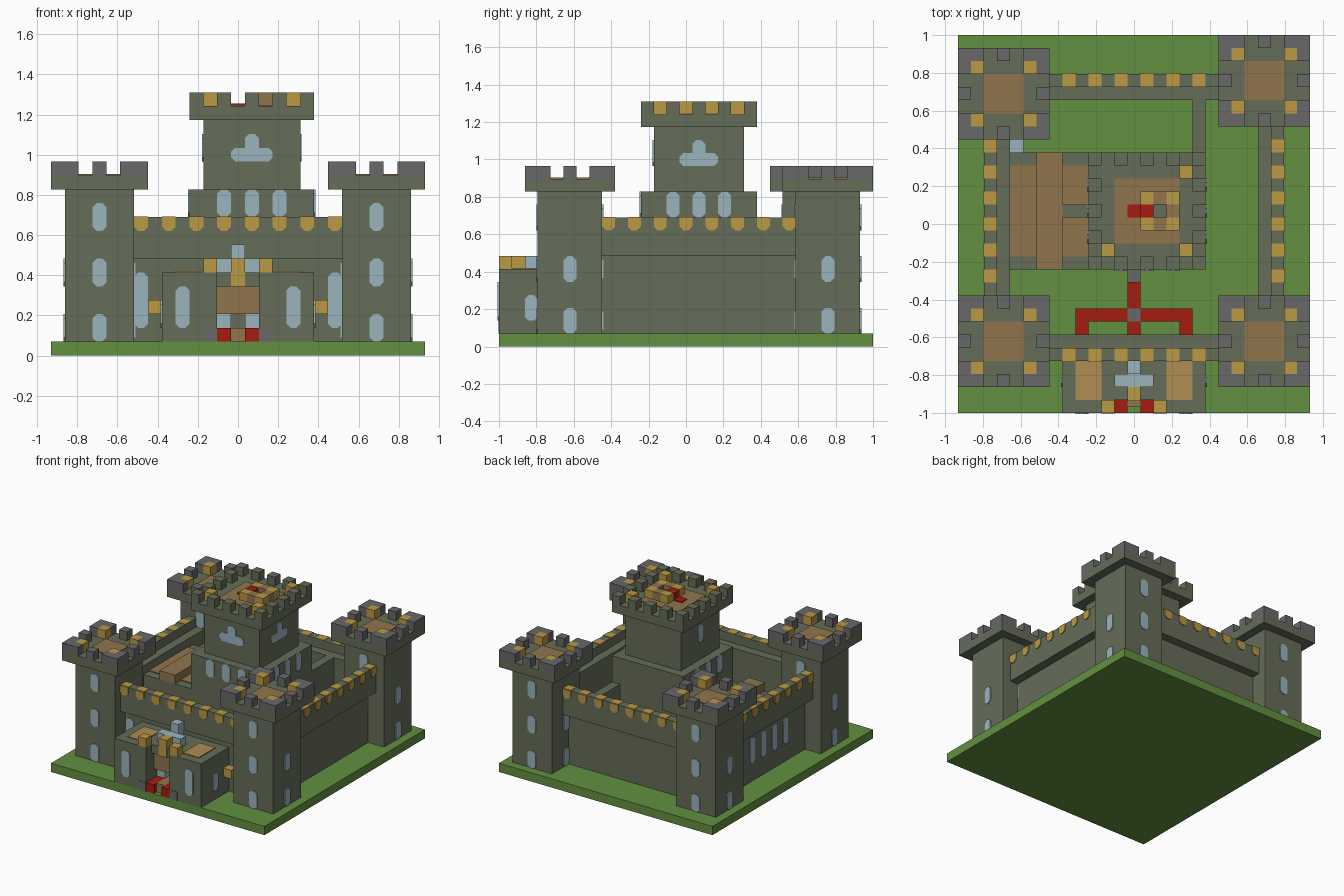
import bpy, bmesh

if "Cube" in bpy.data.objects:
    bpy.data.objects.remove(bpy.data.objects["Cube"])

U = 2 / 29          # one grid cell
T = 0.1             # plate thickness in cells


def material(name, r, g, b):
    m = bpy.data.materials.new(name)
    m.use_nodes = True
    m.diffuse_color = (r, g, b, 1)
    m.node_tree.nodes["Principled BSDF"].inputs["Base Color"].default_value = (r, g, b, 1)
    return m


STONE = material("olive stone", .13, .153, .098)
GRASS = material("grass green", .122, .279, .051)
GOLD = material("gold", .49, .32, .06)
WOOD = material("brown wood", .283, .178, .076)
TAN = material("tan roof", .434, .266, .089)
RED = material("red", .376, .012, .005)
GLASS = material("pale blue glass", .328, .456, .515)
GREY = material("grey stone", .138, .138, .138)


def prism(bm, ring, push):
    """Extrude a closed outline along a vector."""
    face = bm.faces.new([bm.verts.new(p) for p in ring])
    new = bmesh.ops.extrude_face_region(bm, geom=[face])["geom"]
    bmesh.ops.translate(bm, vec=push, verts=[g for g in new if isinstance(g, bmesh.types.BMVert)])


def finish(name, mat, bm):
    bmesh.ops.recalc_face_normals(bm, faces=bm.faces)
    for v in bm.verts:
        v.co = ((v.co.x - 13.5) * U, (v.co.y - 14.5) * U, v.co.z * U)
    mesh = bpy.data.meshes.new(name)
    bm.to_mesh(mesh)
    bm.free()
    mesh.materials.append(mat)
    ob = bpy.data.objects.new(name, mesh)
    bpy.context.collection.objects.link(ob)


def boxes(name, mat, *items):
    """Each item is x0, x1, y0, y1, z0, z1 in cells."""
    bm = bmesh.new()
    for x0, x1, y0, y1, z0, z1 in items:
        prism(bm, [(x0, y0, z0), (x1, y0, z0), (x1, y1, z0), (x0, y1, z0)], (0, 0, z1 - z0))
    finish(name, mat, bm)


def plates(name, mat, *items, top=0.3):
    """Wall plates with clipped corners: side, wall position, start, end, z0, z1."""
    bm = bmesh.new()
    c = 0.3
    for side, pos, a, b, z0, z1 in items:
        ring = [(a + c, z0), (b - c, z0), (b, z0 + c), (b, z1 - top)]
        if top:
            ring += [(b - top, z1), (a + top, z1)]
        ring += [(a, z1 - top), (a, z0 + c)]
        d = T if side[0] == "+" else -T
        if side[1] == "y":
            prism(bm, [(p, pos, z) for p, z in ring], (0, d, 0))
        else:
            prism(bm, [(pos, p, z) for p, z in ring], (d, 0, 0))
    finish(name, mat, bm)


# Ground
boxes("ground", GRASS, (0, 27, 0, 29, 0, 1))


# Corner towers
def tower(name, x, y):
    boxes(name + "_body", STONE, (x + 1, x + 6, y + 1, y + 6, 1, 12),
          (x, x + 7, y, y + 7, 12, 13))
    boxes(name + "_floor", WOOD, (x + 2, x + 5, y + 2, y + 5, 13, 13 + T))
    solid = (0, 1, 3, 5, 6)
    ring = [(i, j) for i in solid for j in solid if i in (0, 6) or j in (0, 6)]
    boxes(name + "_battlements", GREY,
          *[(x + i, x + i + 1, y + j, y + j + 1, 13, 14) for i, j in ring])
    boxes(name + "_gold_corners", GOLD,
          *[(x + i, x + i + 1, y + j, y + j + 1, 13, 14) for i in (1, 5) for j in (1, 5)])
    panes = []
    for z in (1, 5, 9):
        panes += [("-y", y + 1, x + 3, x + 4, z, z + 2), ("+y", y + 6, x + 3, x + 4, z, z + 2)]
        if z < 9:
            panes += [("-x", x + 1, y + 3, y + 4, z, z + 2), ("+x", x + 6, y + 3, y + 4, z, z + 2)]
    plates(name + "_windows", GLASS, *panes)


tower("front_right_tower", 0, 2)
tower("front_left_tower", 20, 2)
tower("back_right_tower", 0, 21)
tower("back_left_tower", 20, 22)

# Curtain walls: thin base, overhanging parapet, lower inner walkway
boxes("front_wall", STONE, (6, 21, 5, 6, 1, 9), (6, 21, 4, 5, 7, 10))
boxes("back_wall", STONE, (6, 21, 24, 25, 1, 9), (6, 21, 25, 26, 7, 10))
boxes("right_wall", STONE, (3, 4, 8, 22, 1, 9), (2, 3, 8, 22, 7, 10))
boxes("left_wall", STONE, (23, 24, 8, 23, 1, 9), (24, 25, 8, 23, 7, 10))

# Gold trim on the parapets
faces, tops = [], []
for a in range(6, 22, 2):
    faces += [("-y", 4, a, a + 1, 9, 10), ("+y", 26, a, a + 1, 9, 10)]
    tops += [(a, a + 1, y, y + 1, 10, 10 + T / 2) for y in (4, 25)]
for a in range(8, 23, 2):
    faces += [("-x", 2, a, a + 1, 9, 10), ("+x", 25, a, a + 1, 9, 10)]
    tops += [(x, x + 1, a, a + 1, 10, 10 + T / 2) for x in (2, 24)]
plates("parapet_gold_faces", GOLD, *faces, top=0)
boxes("parapet_gold_tops", GOLD, *tops)

# Curtain wall windows and lanterns
plates("front_wall_windows", GLASS, *[("-y", 5, x, x + 1, 2, 6) for x in (6, 20)])
plates("side_wall_windows", GLASS, *[("-x", 3, y, y + 1, 3, 6) for y in (11, 13, 15, 17)])
boxes("wall_lanterns", GOLD, *[(x, x + 1, 4, 5, 3, 4) for x in (7, 19)])

# Gatehouse
boxes("gatehouse", STONE, (8, 12, 0, 5, 1, 6), (15, 19, 0, 5, 1, 6), (12, 15, 1, 5, 5, 6))
boxes("gatehouse_roofs", TAN, *[(x, x + 2, 1, 4, 6, 6 + T) for x in (9, 16)])
plates("gatehouse_windows", GLASS, ("-y", 0, 9, 10, 2, 5), ("-y", 0, 17, 18, 2, 5),
       ("-x", 8, 2, 3, 2, 4), ("+x", 19, 2, 3, 2, 4))
boxes("gate_door", WOOD, (12, 15, 1.5, 5, 3, 5), (13, 14, 0.5, 5, 1, 2))
boxes("gate_glow", GLASS, (12, 13, 2, 5, 2, 3), (14, 15, 2, 5, 2, 3))
boxes("gate_red_steps", RED, (12, 13, 0, 3, 1, 2), (14, 15, 0, 3, 1, 2))
boxes("gate_foot_stones", GREY, *[(x, x + 1, -T / 2, 0, 1, 2) for x in (11, 15)])
boxes("gate_gold", GOLD, (11, 12, 0, 1, 6, 7), (15, 16, 0, 1, 6, 7), (13, 14, 0.9, 2, 5, 7))
boxes("gate_crystal", GLASS, (12, 15, 2, 3, 6, 7), (13, 14, 3, 4, 6, 8))

# Courtyard
boxes("carpet", RED, (9, 18, 7, 8, 1, 1.2), (9, 10, 6, 7, 1, 1.2), (17, 18, 6, 7, 1, 1.2),
      (13, 14, 6, 7, 1, 1.2), (13, 14, 8, 10, 1, 1.2))
boxes("courtyard_stones", GREY, (13, 14, 7, 8, 1, 1.3), (13, 14, 10, 11, 1, 1.5))
boxes("link_wall", STONE, (18, 19, 20, 24, 1, 9))
boxes("well", GLASS, (4, 5, 20, 21, 1, 2))

# Hall beside the keep
boxes("hall_walls", STONE, (4, 10, 11, 20, 1, 8), (8, 10, 15, 16, 8, 9))
boxes("hall_roof", WOOD, (4, 6, 12, 19, 8, 8 + T), (6, 8, 11, 20, 8, 9), (8, 10, 12, 19, 8, 8 + T))

# Keep
boxes("keep_body", STONE, (10, 19, 11, 20, 1, 12), (11, 18, 12, 19, 12, 17),
      (10, 19, 11, 20, 17, 18))
ring = [(i, j) for i in range(0, 9, 2) for j in range(0, 9, 2) if i in (0, 8) or j in (0, 8)]
boxes("keep_battlements", STONE, *[(10 + i, 11 + i, 11 + j, 12 + j, 18, 19) for i, j in ring])
boxes("keep_floor", WOOD, (12, 17, 13, 18, 18, 18 + T))
boxes("keep_gold_corners", GOLD,
      *[(x, x + 1, y, y + 1, 18, 19) for x, y in ((11, 12), (17, 12), (17, 18))])
plates("keep_lower_windows", GLASS,
       *[("-y", 11, x, x + 1, 10, 12) for x in (12, 14, 16)],
       *[(s, p, y, y + 1, 10, 12) for s, p in (("-x", 10), ("+x", 19)) for y in (13, 15, 17)])
plates("keep_upper_windows", GLASS, ("-y", 12, 13, 16, 14, 15), ("-y", 12, 14, 15, 14.7, 16),
       ("+x", 18, 14, 17, 14, 15), ("+x", 18, 15, 16, 14.7, 16), ("-x", 11, 15, 16, 14, 16))

# Rooftop crown on the keep
boxes("crown_corners", GOLD, *[(x, x + 1, y, y + 1, 18, 19) for x in (14, 16) for y in (14, 16)])
boxes("crown_sides", WOOD, (15, 16, 14, 15, 18, 19), (15, 16, 16, 17, 18, 19),
      (16, 17, 15, 16, 18, 19))
boxes("crown_red", RED, (14, 15, 15, 16, 18, 18.9), (13, 14, 15, 16, 18, 18.2))
boxes("crown_core", STONE, (15, 16, 15, 16, 18, 18.5))
